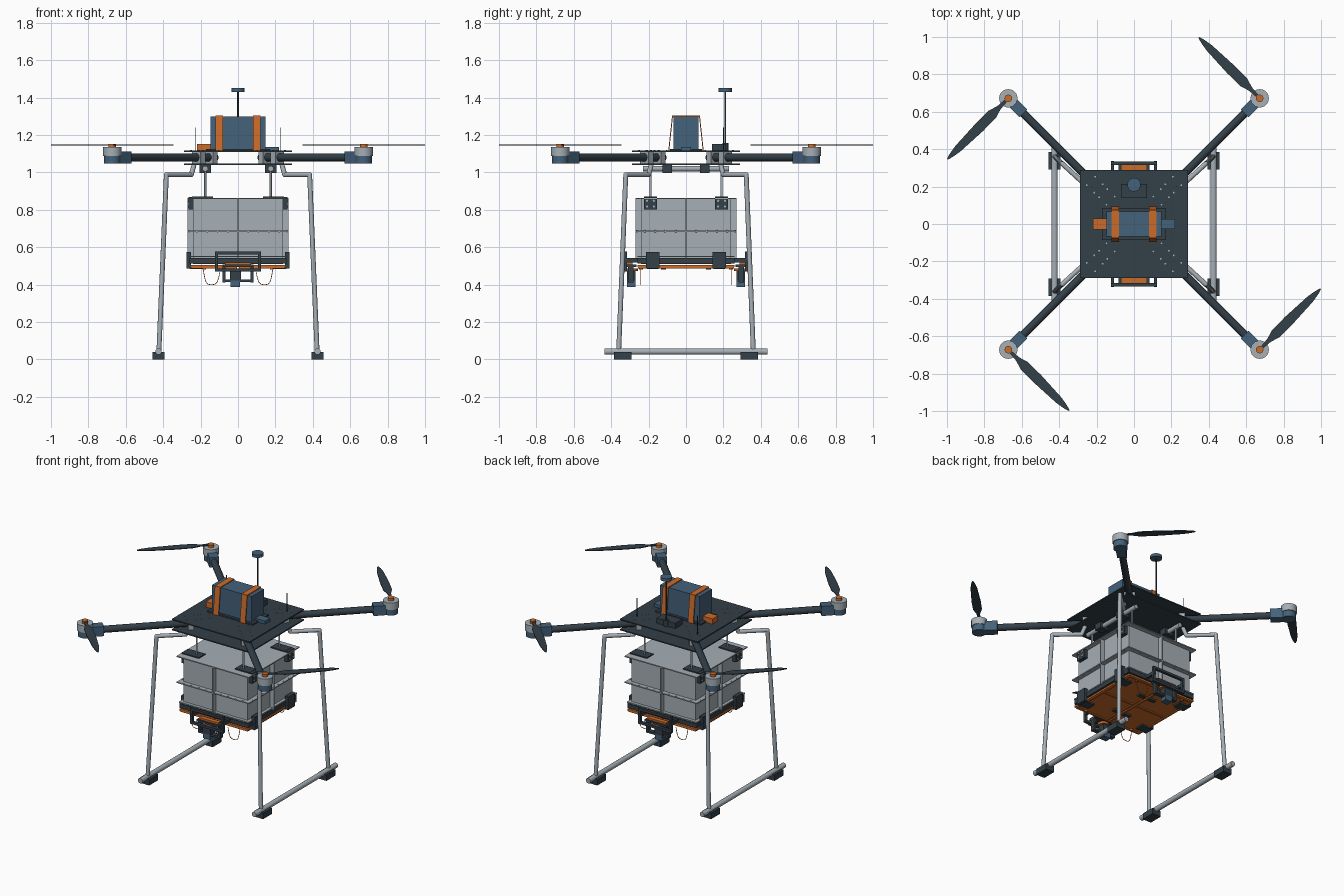
import bpy, bmesh, math
from mathutils import Vector, Matrix

cube = bpy.data.objects.get("Cube")
if cube:
    bpy.data.objects.remove(cube, do_unlink=True)


def material(name, rgb):
    m = bpy.data.materials.new(name)
    m.use_nodes = True
    m.diffuse_color = (*rgb, 1)
    m.node_tree.nodes["Principled BSDF"].inputs["Base Color"].default_value = (*rgb, 1)
    return m


DARK = material("dark_slate", (0.033, 0.05, 0.065))
GREY = material("light_grey", (0.38, 0.43, 0.465))
BLUE = material("steel_blue", (0.058, 0.122, 0.195))
ORANGE = material("orange", (0.6, 0.145, 0.023))
SIGNS = (-1, 1)
CORNERS = [(sx, sy) for sx in SIGNS for sy in SIGNS]


def finish(name, bm, mat, smooth=False):
    me = bpy.data.meshes.new(name)
    bm.normal_update()
    bm.to_mesh(me)
    bm.free()
    me.materials.append(mat)
    ob = bpy.data.objects.new(name, me)
    bpy.context.collection.objects.link(ob)
    if smooth:
        bpy.ops.object.select_all(action='DESELECT')
        ob.select_set(True)
        bpy.context.view_layer.objects.active = ob
        bpy.ops.object.shade_smooth_by_angle(angle=math.radians(40))
    return ob


def box(name, mat, center, size, turn=0):
    bm = bmesh.new()
    mtx = Matrix.Translation(center) @ Matrix.Rotation(turn, 4, 'Z') @ Matrix.Diagonal((*size, 1))
    bmesh.ops.create_cube(bm, size=1, matrix=mtx)
    return finish(name, bm, mat)


def rod(name, mat, a, b, r, sides=16):
    a, b = Vector(a), Vector(b)
    rot = (b - a).to_track_quat('Z', 'Y').to_matrix().to_4x4()
    bm = bmesh.new()
    bmesh.ops.create_cone(bm, cap_ends=True, segments=sides, radius1=r, radius2=r,
                          depth=(b - a).length, matrix=Matrix.Translation((a + b) / 2) @ rot)
    return finish(name, bm, mat, True)


def pipe(name, mat, points, r):
    for a, b in zip(points, points[1:]):
        rod(name, mat, a, b, r)
    for p in points[1:-1]:
        bm = bmesh.new()
        bmesh.ops.create_uvsphere(bm, u_segments=12, v_segments=8, radius=r,
                                  matrix=Matrix.Translation(p))
        finish(name + "_elbow", bm, mat, True)


def wire(name, mat, points, r):
    cu = bpy.data.curves.new(name, 'CURVE')
    cu.dimensions = '3D'
    cu.bevel_depth = r
    cu.bevel_resolution = 1
    sp = cu.splines.new('POLY')
    sp.points.add(len(points) - 1)
    for p, co in zip(sp.points, points):
        p.co = (*co, 1)
    cu.materials.append(mat)
    bpy.context.collection.objects.link(bpy.data.objects.new(name, cu))


# Frame plates
box("top_plate", DARK, (0, 0, 1.112), (0.58, 0.58, 0.008))
box("bottom_plate", DARK, (0, 0, 1.043), (0.58, 0.58, 0.008))

# Arms, motors and single-blade propellers
for sx, sy in CORNERS:
    turn = math.atan2(sy, sx)
    at = lambda d, z: (sx * d, sy * d, z)
    rod("arm_tube", DARK, at(0.12, 1.08), at(0.64, 1.08), 0.022)
    for d in (0.145, 0.21):
        box("arm_clamp", GREY, at(d, 1.078), (0.035, 0.065, 0.062), turn)
    box("motor_mount", BLUE, at(0.622, 1.08), (0.085, 0.06, 0.065), turn)
    rod("motor_base", BLUE, at(0.672, 1.048), at(0.672, 1.088), 0.044, 24)
    rod("motor_bell", GREY, at(0.672, 1.088), at(0.672, 1.135), 0.049, 24)
    rod("motor_cap", ORANGE, at(0.672, 1.135), at(0.672, 1.152), 0.02, 16)
    # Blade outline runs from the hub to the tip
    outline = [(0.015, 0.008), (0.07, 0.012), (0.12, 0.027), (0.22, 0.028),
               (0.38, 0.02), (0.43, 0.012), (0.46, 0.003)]
    bm = bmesh.new()
    ring = outline + [(x, -w) for x, w in reversed(outline)]
    mtx = Matrix.Translation(at(0.672, 1.144)) @ Matrix.Rotation(turn + math.pi / 2, 4, 'Z')
    face = bm.faces.new([bm.verts.new(mtx @ Vector((x, w, 0))) for x, w in ring])
    up = bmesh.ops.extrude_face_region(bm, geom=[face])
    bmesh.ops.translate(bm, vec=(0, 0, 0.005), verts=[v for v in up["geom"] if isinstance(v, bmesh.types.BMVert)])
    bmesh.ops.recalc_face_normals(bm, faces=bm.faces)
    finish("propeller_blade", bm, DARK)
    # Plate bolts beside each arm
    for d in (0.125, 0.165, 0.19, 0.23):
        for side in SIGNS:
            x, y = sx * (d + side * 0.022), sy * (d - side * 0.022)
            rod("plate_bolt", GREY, (x, y, 1.11), (x, y, 1.12), 0.005, 8)

# Battery with straps and plugs
box("battery_tray", DARK, (0, 0, 1.121), (0.34, 0.17, 0.01))
box("battery", BLUE, (0, 0, 1.21), (0.295, 0.135, 0.175))
for sx in SIGNS:
    box("strap_top", ORANGE, (sx * 0.1, 0, 1.3), (0.04, 0.15, 0.006))
    for sy in SIGNS:
        strap = box("strap_side", ORANGE, (sx * 0.1, sy * 0.072, 1.21), (0.04, 0.005, 0.185))
        for v in strap.data.vertices:
            if v.co.z < 1.2:
                v.co.y += sy * 0.02
box("power_plug", ORANGE, (-0.183, 0, 1.134), (0.072, 0.06, 0.036))
box("power_module", BLUE, (0.183, 0, 1.126), (0.075, 0.055, 0.022))

# Controller, mast and antennas
box("controller_box", DARK, (0, 0.177, 1.135), (0.14, 0.075, 0.036))
rod("mast", DARK, (0, 0.21, 1.115), (0, 0.21, 1.432), 0.005, 10)
rod("mast_foot", DARK, (0, 0.21, 1.115), (0, 0.21, 1.158), 0.016)
rod("mast_disc", BLUE, (0, 0.21, 1.43), (0, 0.21, 1.45), 0.036, 24)
for sx in SIGNS:
    rod("antenna", DARK, (sx * 0.226, 0.2, 1.11), (sx * 0.226, 0.2, 1.24), 0.0025, 6)

# Payload rails and hanging rods
for sx in SIGNS:
    rod("payload_rail", GREY, (sx * 0.175, -0.23, 1.02), (sx * 0.175, 0.23, 1.02), 0.015)
    for sy in SIGNS:
        box("rail_clamp", DARK, (sx * 0.175, sy * 0.1, 1.021), (0.06, 0.05, 0.046))
        x, y = sx * 0.175, sy * 0.19
        rod("hanging_rod", GREY, (x, y, 0.865), (x, y, 1.02), 0.006, 10)
        box("lid_bracket", DARK, (sx * 0.19, y, 0.867), (0.11, 0.07, 0.008))
        box("side_bracket", DARK, (sx * 0.25, y, 0.835), (0.03, 0.07, 0.068))
        for dy in (-0.018, 0.018):
            for z in (0.818, 0.848):
                rod("bracket_bolt", GREY, (sx * 0.264, y + dy, z), (sx * 0.269, y + dy, z), 0.006, 8)

# Cargo box with flanges
box("cargo_box", GREY, (0, 0, 0.685), (0.48, 0.48, 0.35))
for z, size in ((0.86, 0.54), (0.685, 0.54), (0.55, 0.52)):
    box("box_flange", GREY, (0, 0, z), (size, size, 0.007))
box("box_rib_across", GREY, (0, 0, 0.7), (0.54, 0.008, 0.32))
box("box_rib_along", GREY, (0, 0, 0.7), (0.008, 0.54, 0.32))
for i in range(-4, 5):
    for s in SIGNS:
        if i:
            for dims in ((i * 0.055, s * 0.262), (s * 0.262, i * 0.055)):
                rod("flange_bolt", GREY, (*dims, 0.678), (*dims, 0.692), 0.004, 6)

# Lower rim and its brackets
for s in SIGNS:
    box("rim_across", DARK, (0, s * 0.25, 0.528), (0.51, 0.02, 0.028))
    box("rim_along", DARK, (s * 0.25, 0, 0.528), (0.02, 0.51, 0.028))
for sx, sy in CORNERS:
    box("rim_corner", DARK, (sx * 0.263, sy * 0.178, 0.53), (0.025, 0.072, 0.088))

# Drop doors with raised ribs and hinges
for sx in SIGNS:
    box("drop_door", ORANGE, (sx * 0.13, 0, 0.5), (0.252, 0.52, 0.012))
    for x in (0.012, 0.245):
        box("door_rib", ORANGE, (sx * x, 0, 0.492), (0.012, 0.5, 0.01))
    for y in (-0.25, 0, 0.25):
        box("door_cross_rib", ORANGE, (sx * 0.13, y, 0.492), (0.24, 0.012, 0.01))
    for sy in SIGNS:
        box("door_hinge", DARK, (sx * 0.225, sy * 0.178, 0.49), (0.07, 0.06, 0.012))
        box("door_latch", DARK, (sx * 0.04, sy * 0.12, 0.489), (0.05, 0.025, 0.016))
        rod("door_eyelet", ORANGE, (sx * 0.18, sy * 0.24, 0.482), (sx * 0.18, sy * 0.24, 0.5), 0.01, 10)
        # Slack release cord
        cord = []
        for i in range(17):
            t = i / 8 - 1
            cord.append((sx * (0.142 + 0.045 * t), sy * 0.245, 0.4 + 0.09 * t ** 4 * (1 if t > 0 else 0.75)))
        wire("release_cord", ORANGE, cord, 0.002)

# Release actuators at the front and back
for sy in SIGNS:
    for sx in SIGNS:
        box("actuator_side_bar", DARK, (sx * 0.115, sy * 0.293, 0.53), (0.016, 0.085, 0.022))
        box("actuator_post", DARK, (sx * 0.115, sy * 0.325, 0.523), (0.016, 0.018, 0.105))
        box("cradle_post", DARK, (sx * 0.075, sy * 0.295, 0.455), (0.016, 0.03, 0.085))
    for z in (0.568, 0.478):
        box("actuator_cross_bar", DARK, (0, sy * 0.325, z), (0.246, 0.018, 0.016))
    box("cradle_bar", DARK, (0, sy * 0.295, 0.42), (0.166, 0.03, 0.014))
    box("cradle_top", DARK, (0, sy * 0.295, 0.5), (0.166, 0.06, 0.014))
    box("servo", BLUE, (-0.014, sy * 0.292, 0.405), (0.052, 0.045, 0.034))
    box("servo_body", DARK, (-0.014, sy * 0.292, 0.447), (0.06, 0.045, 0.05))
    rod("servo_horn", ORANGE, (0, sy * 0.292, 0.472), (0, sy * 0.292, 0.487), 0.035, 16)
    box("servo_lever", ORANGE, (0, sy * 0.3, 0.513), (0.14, 0.03, 0.012))

# Landing gear
for sx in SIGNS:
    rod("skid", GREY, (sx * 0.425, -0.436, 0.042), (sx * 0.425, 0.436, 0.042), 0.017)
    for sy in SIGNS:
        pipe("leg", GREY, [(sx * 0.423, sy * 0.36, 0.04), (sx * 0.383, sy * 0.322, 0.987),
                           (sx * 0.25, sy * 0.2, 0.987), (sx * 0.235, sy * 0.186, 1.04)], 0.013)
        box("skid_clamp", DARK, (sx * 0.425, sy * 0.338, 0.02), (0.064, 0.094, 0.04))
